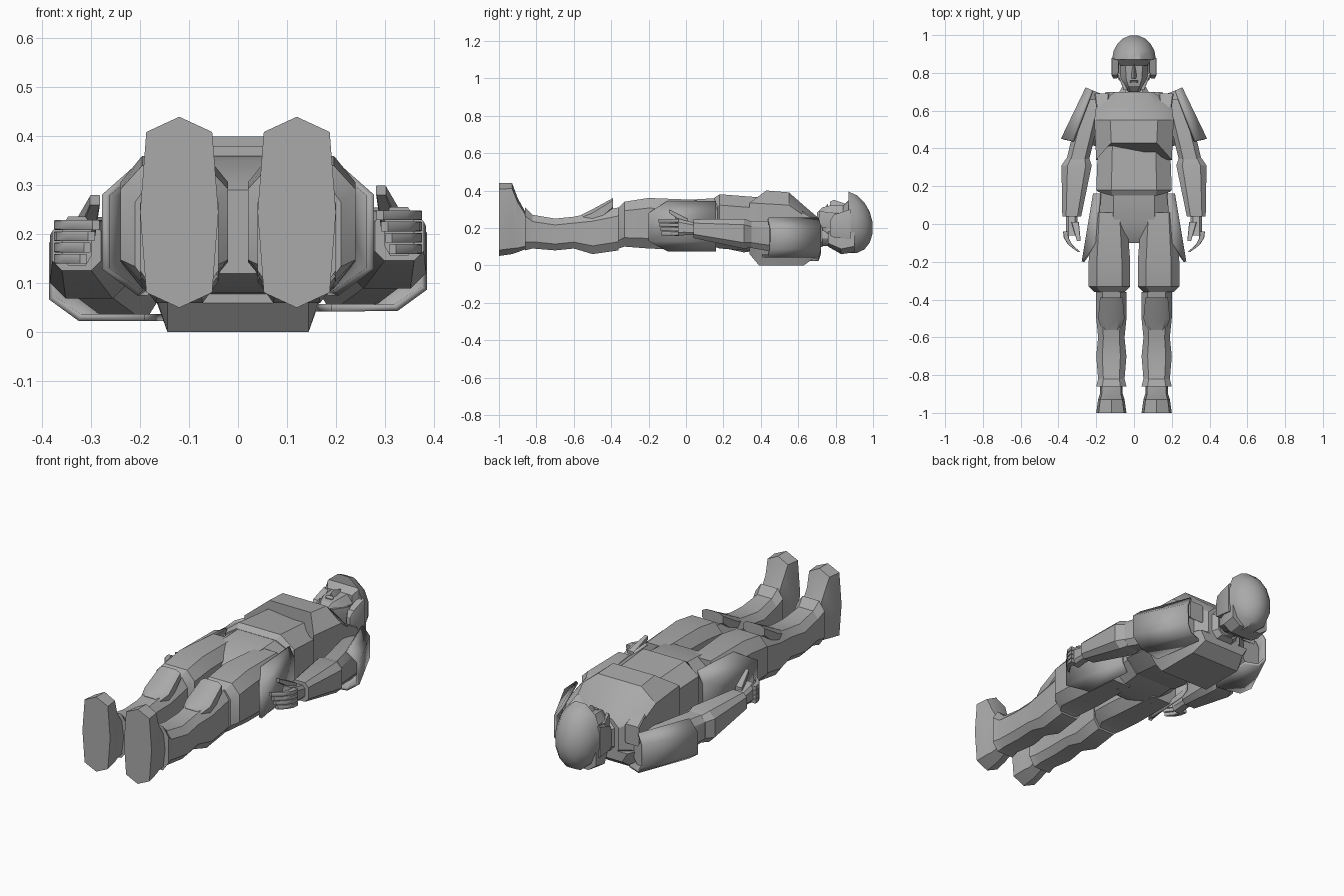
import bpy
import bmesh
import math

default_cube = bpy.data.objects.get("Cube")
if default_cube:
    bpy.data.objects.remove(default_cube, do_unlink=True)

# One colour for the whole figure
GREY = (.4, .4, .4, 1)
grey = bpy.data.materials.new("plain grey")
grey.use_nodes = True
grey.diffuse_color = GREY
grey.node_tree.nodes["Principled BSDF"].inputs["Base Color"].default_value = GREY


def chamfered(cut):
    """Box section with cut corners, spanning -1 to 1."""
    flat = 1 - cut
    quarter = [(flat, 1), (1, flat)]
    half = quarter + [(u, -v) for u, v in reversed(quarter)]
    return half + [(-u, v) for u, v in reversed(half)]


def polygon_section(sides, turn=0, power=1):
    """Regular section; a power below one squares it off."""
    def bulge(value):
        return math.copysign(abs(value) ** power, value) if abs(value) > .001 else 0
    angles = [(i + turn) * math.tau / sides for i in range(sides)]
    return [(bulge(math.sin(angle)), bulge(math.cos(angle))) for angle in angles]


BODY = chamfered(.4)
BLOCK = chamfered(.15)
SOLE = polygon_section(8, power=.5)
ROUND = polygon_section(12, turn=.5)
RIDGE = polygon_section(3)
TRAPEZOID = [(-1, 1), (1, 1), (.8, -1), (-.8, -1)]


def finish(name, bm):
    """Turn a bmesh into an object, smooth except at hard edges."""
    bmesh.ops.recalc_face_normals(bm, faces=bm.faces)
    mesh = bpy.data.meshes.new(name)
    bm.to_mesh(mesh)
    bm.free()
    mesh.materials.append(grey)
    for polygon in mesh.polygons:
        polygon.use_smooth = True
    mesh.set_sharp_from_angle(angle=math.radians(30))
    obj = bpy.data.objects.new(name, mesh)
    bpy.context.collection.objects.link(obj)
    return obj


def loft(name, section, rings, centre=0, arch=0):
    """Skin rings of (y, half width, back z, front z) around x = centre.

    The centre may be a function of y. The arch pulls the flanks of the first ring along y.
    """
    bm = bmesh.new()
    loops = []
    for y, width, back, front in rings:
        x = centre(y) if callable(centre) else centre
        middle, depth = (front + back) / 2, (front - back) / 2
        pull = 0 if loops else arch
        loops.append([bm.verts.new((x + u * width, y + pull * (abs(u) == 1), middle + v * depth))
                      for u, v in section])
    for low, high in zip(loops, loops[1:]):
        for i in range(len(section)):
            bm.faces.new((low[i - 1], low[i], high[i], high[i - 1]))
    bm.faces.new(loops[0])
    bm.faces.new(loops[-1])
    return finish(name, bm)


def shell(name, profile, ends, side, lift=0):
    """Thin plate from one open (u, z) profile placed at two ends (y, x, size, slant)."""
    bm = bmesh.new()
    first, last = [[bm.verts.new((side * (x + u * size), y - slant * (1 - u), z + lift))
                    for u, z in profile] for y, x, size, slant in ends]
    for i in range(1, len(profile)):
        bm.faces.new((first[i - 1], first[i], last[i], last[i - 1]))
    plate = finish(name, bm).modifiers.new("thickness", "SOLIDIFY")
    plate.thickness = .015
    plate.offset = 0


# Torso
loft("pelvis", BODY, [(-.1, .06, .12, .29), (0, .18, .08, .35), (.18, .18, .1, .36)])
loft("abdomen_plate", BODY, [(.15, .19, .1, .36), (.18, .2, .09, .38), (.44, .19, .07, .36)],
     arch=.02)
loft("chest_plate", BODY, [(.43, .2, .07, .4), (.55, .21, .05, .39),
                           (.63, .2, .05, .32), (.7, .1, .07, .26)], arch=-.09)
loft("collar", BODY, [(.66, .1, .07, .27), (.73, .06, .1, .23)])
loft("back_plate", TRAPEZOID, [(.34, .18, .06, .11), (.39, .18, 0, .11),
                               (.63, .18, 0, .1), (.7, .15, .05, .1)])

# Head
loft("neck", ROUND, [(.67, .06, .1, .22), (.8, .06, .1, .22)])
loft("face", BODY, [(.7, .03, .2, .28), (.73, .05, .16, .31),
                    (.77, .07, .13, .32), (.9, .08, .1, .32)])
loft("brow", BLOCK, [(.84, .07, .28, .32), (.87, .09, .27, .35)])
loft("lips", BLOCK, [(.75, .02, .3, .32), (.76, .02, .3, .33)])
loft("nose", RIDGE, [(.77, .02, .3, .34), (.79, .02, .3, .35), (.85, .01, .3, .33)])

# Helmet, a dome that leans back toward its crown
dome = []
for step in range(5):
    angle = math.radians(step * 20)
    reach, spread = math.sin(angle), math.cos(angle)
    lean = .23 - .03 * reach
    dome.append((.87 + .13 * reach, .12 * spread, lean - .17 * spread, lean + .17 * spread))
loft("helmet_dome", ROUND, dome)
loft("helmet_neck_guard", BODY, [(.76, .08, .1, .19), (.83, .11, .06, .2), (.9, .11, .07, .23)])


def arm_x(y):
    """The arm curves outward from shoulder to wrist."""
    return .33 - .27 * y * y


def arm_ring(y, width, depth, drop):
    middle = .2 - .1 * y + drop
    return y, width, middle - depth, middle + depth


HIP_PROFILE = [(0, .08), (1, .13), (1, .28), (0, .34)]
SHOULDER_PROFILE = [(0, .05), (.7, .05), (1, .09), (1, .2), (.7, .25)]
FINGERS = ["little", "ring", "middle", "index"]

for side, label, drop in ((1, "left_", 0), (-1, "right_", -.02)):
    def mirrored_arm(y):
        return side * arm_x(y)

    # Helmet sides
    loft(label + "ear_guard", BLOCK, [(.77, .01, .16, .24), (.79, .02, .15, .27),
                                      (.88, .02, .14, .3)], side * .1)
    loft(label + "chin_strap", BLOCK, [(.71, .01, .2, .29), (.8, .01, .2, .28)],
         lambda y: side * (.04 + (y - .7) * .4))

    # Legs
    leg = side * .12
    loft(label + "boot", SOLE, [(-1, .08, .05, .44), (-.93, .07, .06, .44),
                                (-.9, .06, .07, .36), (-.85, .06, .09, .27)], leg)
    loft(label + "shin", BODY, [(-.86, .08, .08, .31), (-.82, .07, .09, .27), (-.7, .08, .08, .25),
                                (-.6, .07, .09, .26), (-.5, .08, .06, .28),
                                (-.36, .08, .08, .31)], leg)
    loft(label + "knee_pad", BODY, [(-.56, .05, .2, .27), (-.5, .07, .2, .3),
                                    (-.39, .06, .3, .36)], leg)
    loft(label + "thigh", BODY, [(-.36, .08, .09, .31), (-.33, .11, .1, .34), (-.2, .11, .09, .36),
                                 (.06, .09, .08, .35)], side * .13)
    shell(label + "hip_guard", HIP_PROFILE, [(-.2, .2, .07, -.1), (.16, .18, .03, 0)], side)

    # Arms
    upper_arm = [(.66, .05, .08), (.57, .06, .09), (.32, .06, .07)]
    forearm = [(.35, .06, .07), (.31, .08, .08), (.04, .05, .05)]
    palm = [(.06, .03, .03), (-.01, .03, .04), (-.06, .03, .05)]
    for part, rings in (("upper_arm", upper_arm), ("forearm", forearm), ("palm", palm)):
        loft(label + part, BODY, [arm_ring(*ring, drop) for ring in rings], mirrored_arm)
    shell(label + "shoulder_guard", SHOULDER_PROFILE,
          [(.72, .15, .1, .04), (.45, .19, .19, .04)], side, drop)
    loft(label + "shoulder_strap", BLOCK, [(.62, .03, .2, .29), (.69, .04, .15, .25)], side * .17)

    # Fingers curl in toward the thigh
    for i, finger in enumerate(FINGERS):
        bottom = .16 + i * .023 + drop
        rings = [(-.04 - k * (.03 + i * .002), .016 - k * .003, bottom, bottom + .02)
                 for k in range(4)]
        loft(label + finger + "_finger", BLOCK, rings,
             lambda y: side * (.36 - 9 * max(0, -y - .06) ** 2))
    loft(label + "thumb", BLOCK, [(.01, .02, .21 + drop, .25 + drop),
                                  (-.09, .01, .28 + drop, .3 + drop)],
         lambda y: side * (.31 + y / 5))
